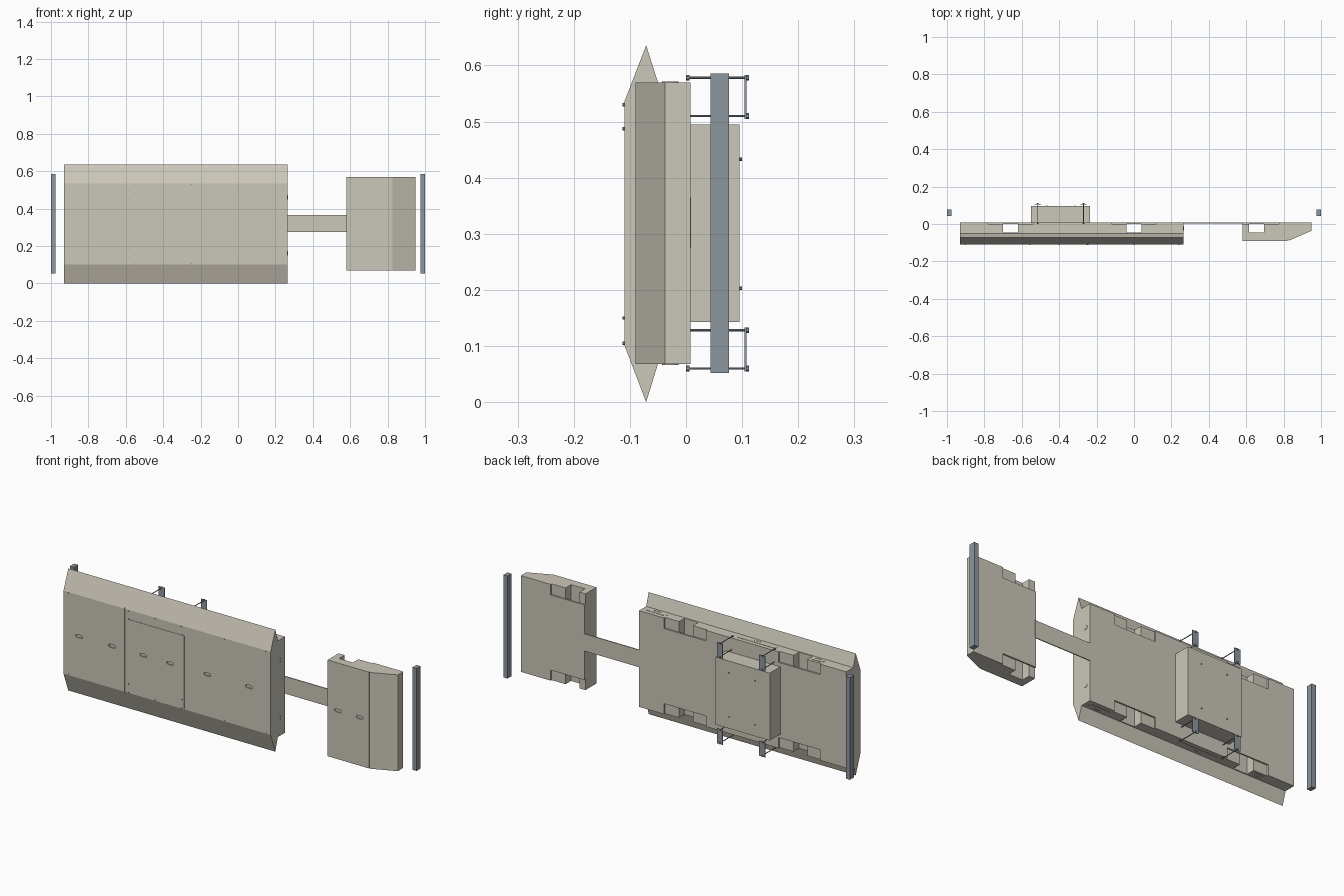
import bpy, bmesh, math
from mathutils import Matrix, Vector

if "Cube" in bpy.data.objects:
    bpy.data.objects.remove(bpy.data.objects["Cube"])


def material(name, rgb):
    m = bpy.data.materials.new(name)
    m.diffuse_color = (*rgb, 1)
    m.use_nodes = True
    m.node_tree.nodes["Principled BSDF"].inputs["Base Color"].default_value = m.diffuse_color
    return m


BEIGE = material("beige_paint", (0.60, 0.57, 0.49))
STEEL = material("blue_grey_steel", (0.27, 0.31, 0.35))
ROTATE = {"x": Matrix.Rotation(math.pi / 2, 4, "Y"),
          "y": Matrix.Rotation(math.pi / 2, 4, "X"),
          "z": Matrix.Identity(4)}


def finish(name, bm, mat):
    bmesh.ops.recalc_face_normals(bm, faces=bm.faces)
    me = bpy.data.meshes.new(name)
    bm.to_mesh(me)
    bm.free()
    ob = bpy.data.objects.new(name, me)
    bpy.context.collection.objects.link(ob)
    me.materials.append(mat)
    return ob


def box(name, x0, x1, y0, y1, z0, z1, mat=BEIGE):
    bm = bmesh.new()
    bmesh.ops.create_cube(bm, size=1)
    for v in bm.verts:
        v.co = Vector(((x0 + x1) / 2 + v.co.x * (x1 - x0),
                       (y0 + y1) / 2 + v.co.y * (y1 - y0),
                       (z0 + z1) / 2 + v.co.z * (z1 - z0)))
    return finish(name, bm, mat)


def prism(name, points, direction, mat=BEIGE):
    bm = bmesh.new()
    face = bm.faces.new([bm.verts.new(p) for p in points])
    ext = bmesh.ops.extrude_face_region(bm, geom=[face], use_keep_orig=True)
    bmesh.ops.translate(bm, vec=direction,
                        verts=[g for g in ext["geom"] if isinstance(g, bmesh.types.BMVert)])
    return finish(name, bm, mat)


def rod(name, centre, axis, radius, length, mat=STEEL, sides=10):
    bm = bmesh.new()
    bmesh.ops.create_cone(bm, cap_ends=True, segments=sides, radius1=radius,
                          radius2=radius, depth=length,
                          matrix=Matrix.Translation(centre) @ ROTATE[axis])
    return finish(name, bm, mat)


def slot_points(cx, cz, half_length, radius):
    pts = []
    for side, start in ((1, -90), (-1, 90)):
        for i in range(7):
            a = math.radians(start + 30 * i)
            pts.append((cx + side * (half_length - radius) + radius * math.cos(a),
                        cz + radius * math.sin(a)))
    return pts


def cut(target, cutters):
    for c in cutters:
        mod = target.modifiers.new("cut", "BOOLEAN")
        mod.operation, mod.solver, mod.object = "DIFFERENCE", "EXACT", c
        bpy.context.view_layer.objects.active = target
        bpy.ops.object.modifier_apply(modifier=mod.name)
        bpy.data.objects.remove(c, do_unlink=True)


def mount_cutters(cx):
    # vertical pocket plus shallow back recesses at both ends
    return [box("pocket_cutter", cx - .04, cx + .04, -.045, .0, .05, .6),
            box("recess_cutter", cx - .12, cx + .12, .0, .03, .515, .6),
            box("recess_cutter", cx - .12, cx + .12, .0, .03, .04, .123)]


def front_slots(xs, y):
    return [prism("slot_cutter", [(px, y - .01, pz) for px, pz in slot_points(x, .32, .02, .008)],
                  (0, .016, 0)) for x in xs]


# main panel: faceted front shell with pointed top and bottom flanges
X0, X1 = -.93, .265
shell = prism("front_shell", [(X0, y, z) for y, z in (
    (-.11, .102), (-.11, .535), (-.071, .636), (-.05, .57),
    (-.05, .068), (-.071, 0))], (X1 - X0, 0, 0))
cut(shell, front_slots((-.84, -.65, -.47, -.315, -.10, .14), -.11))

# door seams on the front shell
cut(shell, [box("seam_cutter", -.578, -.572, -.12, -.107, .10, .54),
            box("seam_cutter", -.565, -.23, -.12, -.108, .485, .489),
            box("seam_cutter", -.234, -.23, -.12, -.108, .105, .489)])

# main panel: rear body with mounting pockets
body = box("rear_body", X0, X1, -.05, .008, .068, .57)
for cx in (0, -.66):
    cut(body, mount_cutters(cx))

# end panel with slanted outer corner
end = prism("end_panel", [(x, y, .068) for x, y in (
    (.58, -.09), (.825, -.09), (.948, -.037), (.948, .008), (.58, .008))], (0, 0, .502))
cut(end, mount_cutters(.655))
cut(end, front_slots((.64, .765), -.09))
cut(end, [box("seam_cutter", .820, .825, -.1, -.086, .05, .6)])

# thin strap joining the two panels
box("connecting_strap", .26, .585, .004, .009, .275, .365)

# rear equipment box with four bolts
box("equipment_box", -.55, -.236, .008, .095, .143, .495)
for x in (-.465, -.315):
    for z in (.203, .433):
        rod("box_bolt", (x, .096, z), "y", .003, .008)

# clamps: two rods, end nuts and a plate at each corner of the equipment box
for x in (-.515, -.27):
    for zs in ((.510, .578), (.060, .128)):
        for z in zs:
            rod("clamp_rod", (x, .056, z), "y", .0022, .112)
            for y in (.003, .109):
                rod("clamp_nut", (x, y, z), "y", .005, .006, sides=6)
        box("clamp_plate", x - .017, x + .017, .1045, .1075, zs[0] - .005, zs[1] + .005, STEEL)

# free-standing end posts
for s in (-1, 1):
    box("end_post", s * .988 - .012, s * .988 + .012, .044, .077, .052, .586, STEEL)

# small bolts along the front shell edges
for x in (-.90, -.555, -.40, -.25, 0, .24):
    for z in (.105, .53):
        rod("shell_bolt", (x, -.1105, z), "y", .003, .005)
for x in (-.555, -.245):
    for z in (.15, .487):
        rod("door_bolt", (x, -.1105, z), "y", .003, .005)

# slotted cover plates on the top and bottom of the rear body
for x, half in ((-.395, .115), (.185, .06), (-.745, .035)):
    for z in (.5695, .0665):
        plate = prism("cover_plate", [(px, py, z) for px, py in slot_points(x, -.028, half, .015)],
                      (0, 0, .002))
        cut(plate, [prism("slot_cutter", [(px, py, z - .01) for px, py in
                                          slot_points(x, -.028, .02, .006)], (0, 0, .02))])

# round plugs on the inner end of the main panel
for z in (.16, .46):
    rod("end_plug", (X1, -.022, z), "x", .012, .004, BEIGE, 16)
